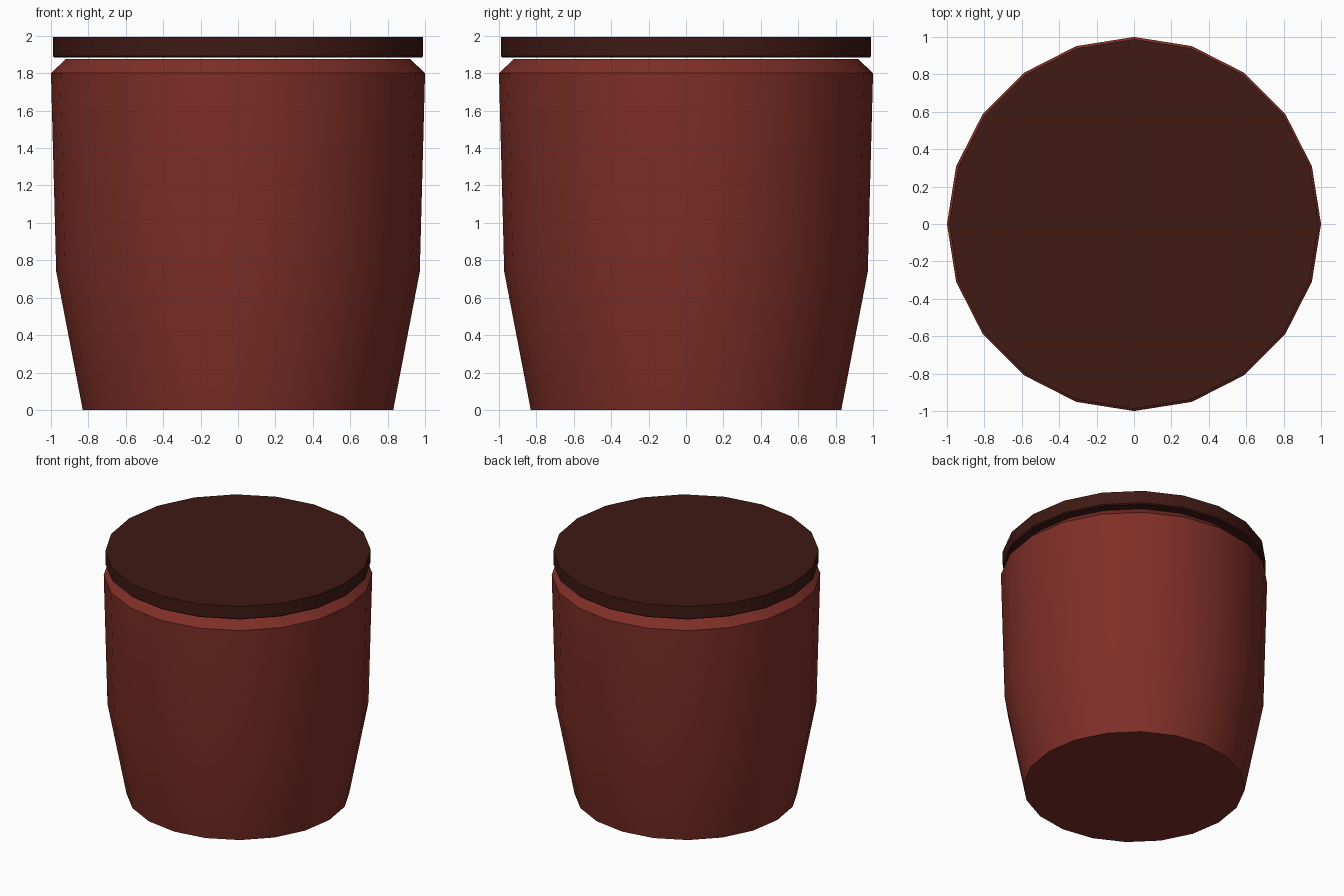
import bpy, bmesh, math

if "Cube" in bpy.data.objects:
    bpy.data.objects.remove(bpy.data.objects["Cube"])

SIDES = 20

def lathe(name, profile, colour):
    """Capped solid of revolution from (radius, z) points, bottom to top."""
    bm = bmesh.new()
    rings = [[bm.verts.new((r * math.cos(2 * math.pi * i / SIDES),
                            r * math.sin(2 * math.pi * i / SIDES), z))
              for i in range(SIDES)] for r, z in profile]
    for a, b in zip(rings, rings[1:]):
        for i in range(SIDES):
            j = (i + 1) % SIDES
            bm.faces.new((a[i], a[j], b[j], b[i]))
    bm.faces.new(rings[0][::-1])
    bm.faces.new(rings[-1])
    mesh = bpy.data.meshes.new(name)
    bm.to_mesh(mesh)
    bm.free()
    obj = bpy.data.objects.new(name, mesh)
    bpy.context.collection.objects.link(obj)
    mat = bpy.data.materials.new(name + "_colour")
    mat.diffuse_color = (*colour, 1)
    mat.use_nodes = True
    mat.node_tree.nodes["Principled BSDF"].inputs["Base Color"].default_value = mat.diffuse_color
    mesh.materials.append(mat)
    bpy.ops.object.select_all(action='DESELECT')
    obj.select_set(True)
    bpy.context.view_layer.objects.active = obj
    bpy.ops.object.shade_smooth_by_angle(angle=math.radians(30))
    return obj

# Tapered pot with a chamfered shoulder
lathe("pot_body", [(0.83, 0), (0.972, 0.74), (1.0, 1.80), (0.92, 1.877)],
      (0.21, 0.028, 0.02))

# Thin dark lid, floating just above the shoulder
lathe("lid", [(0.98, 1.883), (0.988, 1.891), (0.988, 1.993)],
      (0.05, 0.01, 0.007))
